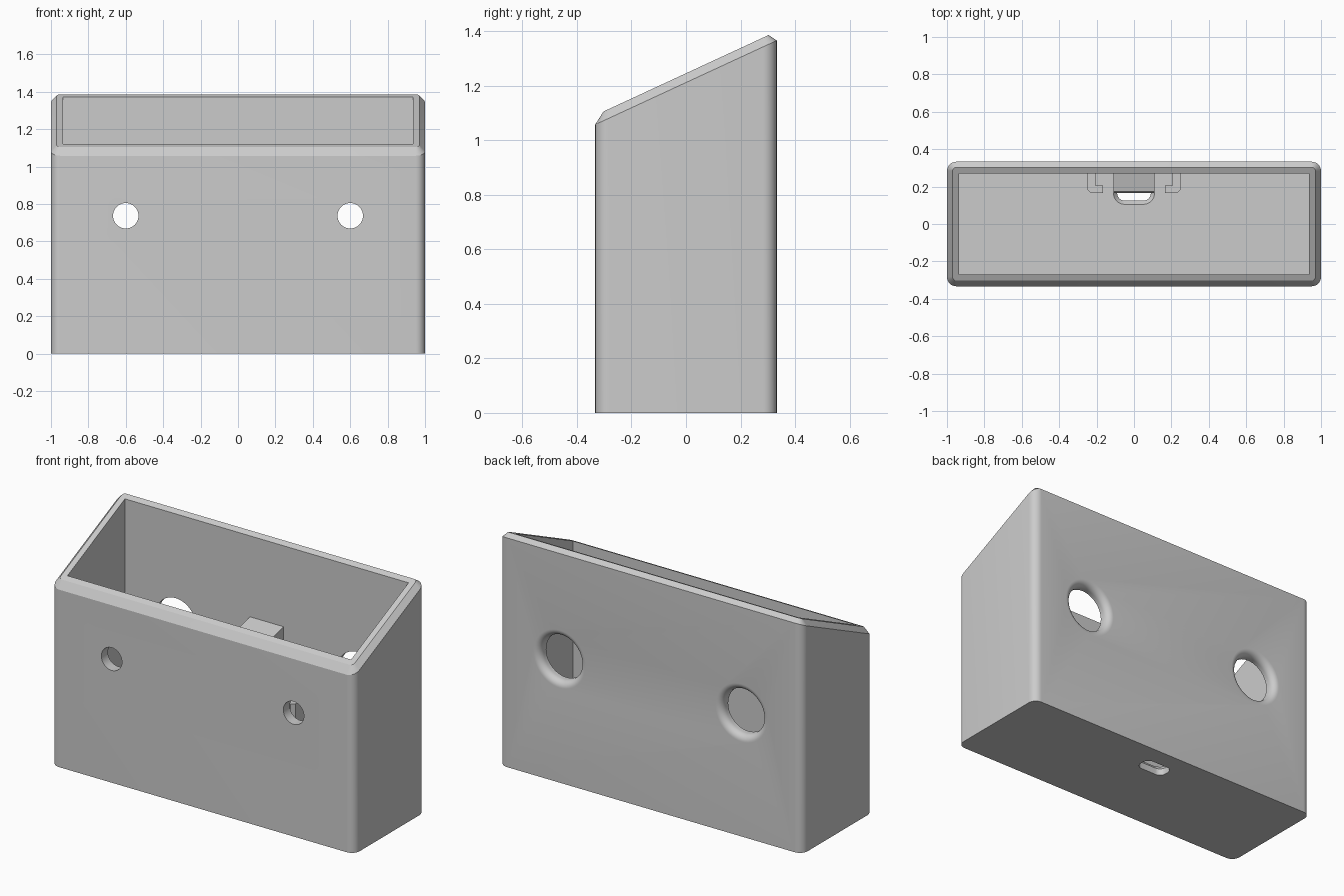
import bpy
import bmesh
from math import sin, cos, pi, radians

cube = bpy.data.objects.get("Cube")
if cube:
    bpy.data.objects.remove(cube, do_unlink=True)

grey = bpy.data.materials.new("light grey plastic")
grey.use_nodes = True
grey.diffuse_color = (0.6, 0.6, 0.6, 1)
grey.node_tree.nodes["Principled BSDF"].inputs["Base Color"].default_value = grey.diffuse_color

HALF_W, HALF_D, WALL = 1.0, 0.333, 0.065
SLOPE, TOP = 0.463, 1.246     # sloping rim plane: z = TOP + SLOPE * y


def loft(name, loops):
    """Closed solid through a stack of equally sized point loops."""
    bm = bmesh.new()
    rings = [[bm.verts.new(p) for p in loop] for loop in loops]
    n = len(rings[0])
    for a, b in zip(rings, rings[1:]):
        for i in range(n):
            j = (i + 1) % n
            bm.faces.new((a[i], a[j], b[j], b[i]))
    bm.faces.new(rings[0])
    bm.faces.new(rings[-1])
    bmesh.ops.recalc_face_normals(bm, faces=bm.faces)
    mesh = bpy.data.meshes.new(name)
    bm.to_mesh(mesh)
    bm.free()
    mesh.materials.append(grey)
    obj = bpy.data.objects.new(name, mesh)
    bpy.context.collection.objects.link(obj)
    return obj


def rounded_rect(hx, hy, r, height, cy=0.0, seg=8):
    """Rounded rectangle loop; height gives z as a function of y."""
    pts = []
    for k, (sx, sy) in enumerate(((1, 1), (-1, 1), (-1, -1), (1, -1))):
        for i in range(seg + 1):
            a = (k + i / seg) * pi / 2
            y = cy + sy * (hy - r) + r * sin(a)
            pts.append((sx * (hx - r) + r * cos(a), y, height(y)))
    return pts


def circle(x, y, z, r, n=48):
    return [(x + r * cos(2 * pi * i / n), y, z + r * sin(2 * pi * i / n)) for i in range(n)]


def cut(target, cutter):
    cutter.hide_render = True
    mod = target.modifiers.new("cut", "BOOLEAN")
    mod.operation = "DIFFERENCE"
    mod.solver = "EXACT"
    mod.object = cutter
    bpy.context.view_layer.objects.active = target
    bpy.ops.object.modifier_apply(modifier=mod.name)
    bpy.data.objects.remove(cutter, do_unlink=True)


# Case body: rounded corners, sloping chamfered top
case = loft("case", [
    rounded_rect(HALF_W, HALF_D, 0.05, lambda y: 0.0),
    rounded_rect(HALF_W, HALF_D, 0.05, lambda y: TOP - 0.034 + SLOPE * y),
    rounded_rect(HALF_W - 0.03, HALF_D - 0.03, 0.02, lambda y: TOP + SLOPE * y),
])

# Square-cornered cavity
ix, iy = HALF_W - WALL, HALF_D - 0.062
corners = [(ix, iy), (-ix, iy), (-ix, -iy), (ix, -iy)]
cut(case, loft("cavity_cutter", [[(x, y, z) for x, y in corners] for z in (WALL, 2)]))

# Small front holes and larger back holes with rounded mouths
FILLET = 0.04
for x in (-0.6, 0.6):
    cut(case, loft("front_hole_cutter", [circle(x, y, 0.737, 0.068) for y in (-0.5, -0.1)]))
    mouth = [circle(x, 0.1, 0.737, 0.132)]
    for i in range(9):
        a = i / 8 * pi / 2
        mouth.append(circle(x, HALF_D - FILLET * (1 - sin(a)), 0.737,
                            0.132 + FILLET * (1 - cos(a))))
    mouth.append(circle(x, 0.5, 0.737, 0.132 + FILLET))
    cut(case, loft("back_hole_cutter", mouth))

# Cable slot in the floor, flared towards the inside
slot = [(0.09, 0.05, 0.04, -0.1), (0.09, 0.05, 0.04, 0.04),
        (0.11, 0.07, 0.06, WALL), (0.11, 0.07, 0.06, 0.1)]
cut(case, loft("slot_cutter", [rounded_rect(hx, hy, r, lambda y, z=z: z, 0.175)
                               for hx, hy, r, z in slot]))

# L-shaped board rails on the back wall, mirrored
rail = [(0.25, 0.275), (0.25, 0.185), (0.23, 0.165), (0.165, 0.165),
        (0.165, 0.205), (0.205, 0.205), (0.205, 0.275)]
for side, s in (("left", 1), ("right", -1)):
    loft(side + "_board_rail", [[(s * x, y, z) for x, y in rail] for z in (WALL - 0.005, 0.5)])

# Retaining tab with a sloped top
tab = [(0.275, 0.89), (0.175, 0.865), (0.165, 0.85), (0.165, 0.79), (0.275, 0.79)]
loft("retaining_tab", [[(x, y, z) for y, z in tab] for x in (-0.11, 0.11)])

# Smooth the rounded corners, keep edges sharp
bpy.ops.object.select_all(action="DESELECT")
case.select_set(True)
bpy.context.view_layer.objects.active = case
bpy.ops.object.shade_smooth_by_angle(angle=radians(25))
